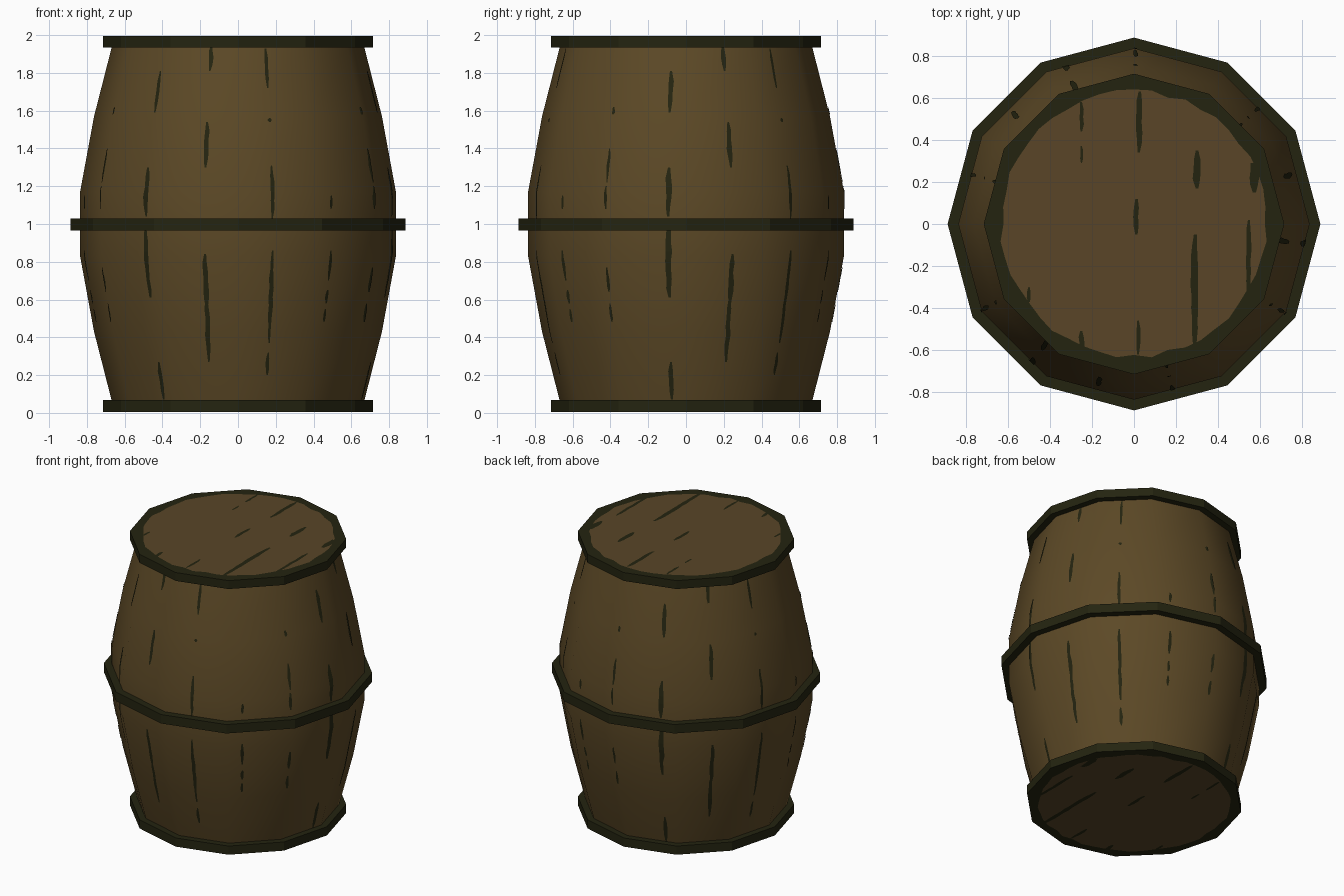
import bpy, bmesh, math, random

if "Cube" in bpy.data.objects:
    bpy.data.objects.remove(bpy.data.objects["Cube"])

random.seed(4)
SIDES = 12
SEG = 2 * math.pi / SIDES


def material(name, rgb):
    m = bpy.data.materials.new(name)
    m.diffuse_color = (*rgb, 1)
    m.use_nodes = True
    m.node_tree.nodes["Principled BSDF"].inputs["Base Color"].default_value = m.diffuse_color
    return m


WOOD = material("barrel wood", (0.107, 0.066, 0.0194))
LID = material("lid wood", (0.100, 0.060, 0.0205))
DARK = material("dark olive iron", (0.0176, 0.0176, 0.0052))


def finish(name, bm, mat, fix_normals=True):
    if fix_normals:
        bmesh.ops.recalc_face_normals(bm, faces=bm.faces)
    me = bpy.data.meshes.new(name)
    bm.to_mesh(me)
    bm.free()
    me.materials.append(mat)
    ob = bpy.data.objects.new(name, me)
    bpy.context.collection.objects.link(ob)
    return ob


def revolve(name, profile, mat, closed=False, caps=False):
    """Turn a (radius, z) profile into a 12-sided shell."""
    bm = bmesh.new()
    rings = [[bm.verts.new((r * math.cos(i * SEG), r * math.sin(i * SEG), z))
              for i in range(SIDES)] for r, z in profile]
    pairs = list(zip(rings, rings[1:]))
    if closed:
        pairs.append((rings[-1], rings[0]))
    for a, b in pairs:
        for i in range(SIDES):
            j = (i + 1) % SIDES
            bm.faces.new((a[i], a[j], b[j], b[i]))
    if caps:
        bm.faces.new(rings[0])
        bm.faces.new(rings[-1])
    return finish(name, bm, mat)


# Bulging stave body
half = [(0.655, 0.02), (0.67, 0.07), (0.762, 0.43), (0.836, 0.83)]
BODY = half + [(r, 2 - z) for r, z in reversed(half)]
body = revolve("barrel_body", BODY, WOOD)
bpy.context.view_layer.objects.active = body
body.select_set(True)
bpy.ops.object.shade_smooth_by_angle(angle=math.radians(40))

# Hoops: the end ones close the barrel
revolve("bottom_hoop", [(0.715, 0.004), (0.715, 0.067)], DARK, caps=True)
revolve("top_hoop", [(0.715, 1.935), (0.715, 1.996)], DARK, caps=True)
revolve("middle_hoop", [(0.82, 0.965), (0.887, 0.965), (0.887, 1.03), (0.82, 1.03)],
        DARK, closed=True)


def body_point(angle, z):
    """Point just outside the faceted body."""
    for (r0, z0), (r1, z1) in zip(BODY, BODY[1:]):
        if z <= z1:
            r = r0 + (r1 - r0) * (z - z0) / (z1 - z0)
            break
    r *= math.cos(SEG / 2) / math.cos(angle % SEG - SEG / 2)
    r += 0.004
    return (r * math.cos(angle), r * math.sin(angle), z)


def strip(bm, lo, hi, width, place):
    """Ragged tapering strip; place(offset, t) gives the position."""
    n = max(4, round((hi - lo) / 0.05))
    prev = None
    for k in range(n + 1):
        f = k / n
        w = width * (0.4 + 0.6 * math.sin(math.pi * f) ** 0.5) if 0 < k < n else width * 0.4
        w *= random.uniform(0.75, 1.05)
        s = random.uniform(-0.1, 0.1) * width
        t = lo + (hi - lo) * f
        row = [bm.verts.new(place(s + d * w / 2, t)) for d in (-1, 1)]
        if prev:
            bm.faces.new((prev[0], prev[1], row[1], row[0]))
        prev = row


# Dark gaps between staves: five seams, repeated three times around
SEAMS = [
    (-6.5, 0.034, [(1.59, 1.81), (1.04, 1.3), (0.61, 1.0), (0.07, 0.27)]),
    (17.5, 0.031, [(1.81, 1.95), (1.3, 1.54), (0.55, 0.84), (0.27, 0.6)]),
    (43, 0.024, [(1.72, 1.93), (1.54, 1.56), (1.03, 1.31), (0.37, 0.86), (0.2, 0.32)]),
    (67, 0.022, [(1.08, 1.15), (0.7, 0.86), (0.58, 0.65), (0.48, 0.55)]),
    (89.5, 0.022, [(1.58, 1.62), (1.22, 1.4), (1.08, 1.2), (0.64, 0.77), (0.48, 0.58)]),
]
bm = bmesh.new()
for turn in range(3):
    for deg, width, spans in SEAMS:
        a = math.radians(deg + 120 * turn)
        for lo, hi in spans:
            strip(bm, lo, hi, width,
                  lambda d, z: body_point(a + d / 0.8, z))
finish("stave_gaps", bm, DARK, False)

# Lids with a ragged edge, and their dark board gaps, on both ends
GAPS = [(0.025, 0.34, 0.63, 0.034), (0.01, -0.05, 0.12, 0.028), (0.3, 0.17, 0.35, 0.038),
        (0.29, -0.6, -0.05, 0.036), (0.545, -0.37, 0.02, 0.026), (0.57, 0.15, 0.29, 0.05),
        (-0.25, 0.44, 0.58, 0.022), (-0.25, 0.29, 0.37, 0.015), (-0.5, -0.37, -0.3, 0.02),
        (0.02, -0.62, -0.46, 0.025), (-0.25, -0.62, -0.51, 0.03)]
RIM = [random.uniform(0.62, 0.643) for _ in range(48)]
for end, z_lid, z_gap in (("bottom", 0.002, 0.0), ("top", 1.998, 2.0)):
    bm = bmesh.new()
    ring = [bm.verts.new((r * math.cos(i * math.tau / 48), r * math.sin(i * math.tau / 48), z_lid))
            for i, r in enumerate(RIM)]
    bm.faces.new(ring if end == "top" else ring[::-1])
    finish(end + "_lid", bm, LID, False)
    bm = bmesh.new()
    for x, lo, hi, width in GAPS:
        strip(bm, lo, hi, width, lambda d, t: (x + d, t, z_gap))
    if end == "bottom":
        bmesh.ops.reverse_faces(bm, faces=bm.faces)
    finish(end + "_lid_gaps", bm, DARK, False)
